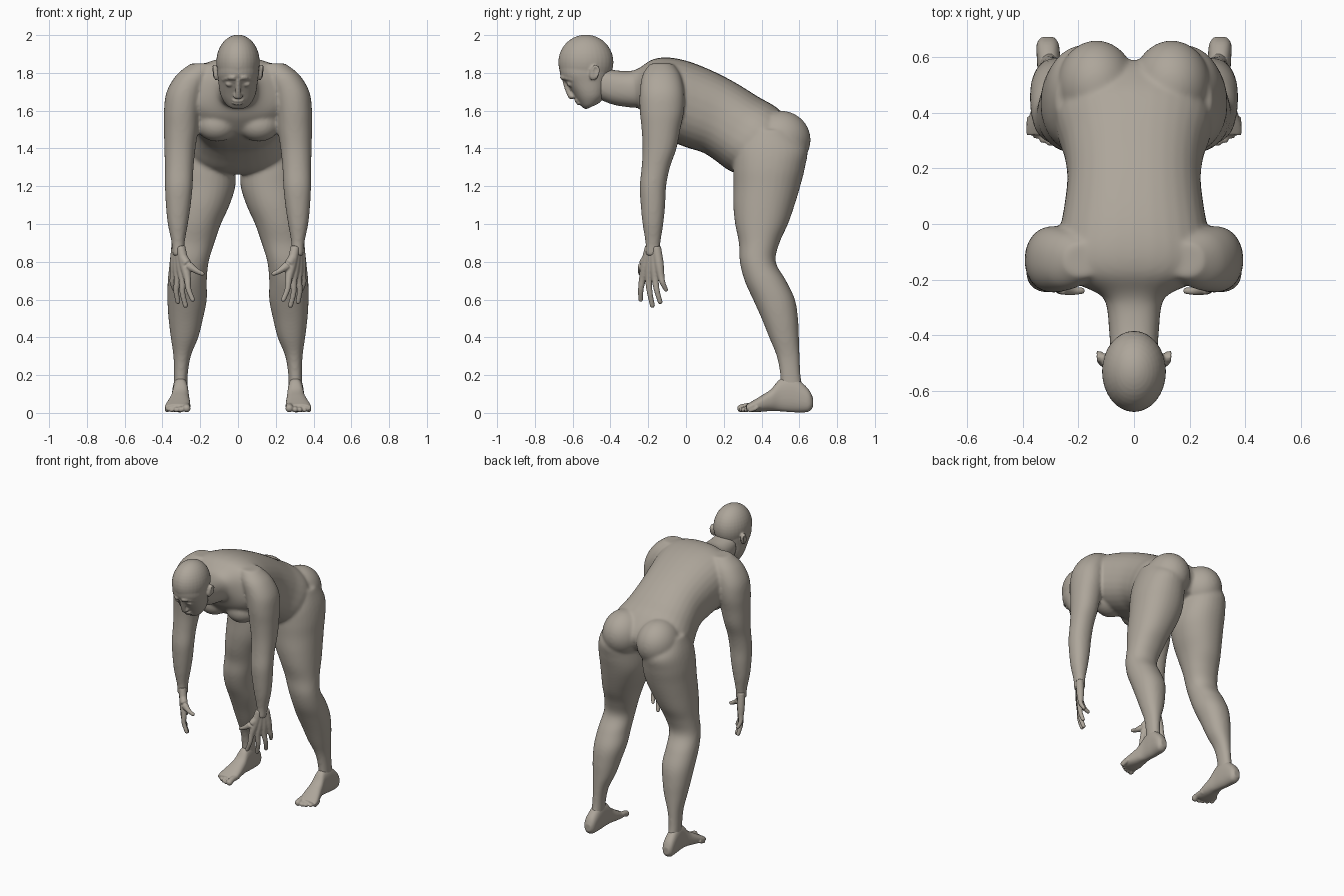
import bpy, bmesh, math
from mathutils import Vector, Matrix

cube = bpy.data.objects.get("Cube")
if cube:
    bpy.data.objects.remove(cube, do_unlink=True)

skin = bpy.data.materials.new("clay_skin")
skin.use_nodes = True
color = (0.42, 0.38, 0.325, 1)
skin.diffuse_color = color
bsdf = next(n for n in skin.node_tree.nodes if n.type == 'BSDF_PRINCIPLED')
bsdf.inputs["Base Color"].default_value = color
bsdf.inputs["Roughness"].default_value = 0.7


def smooth_rows(rows, steps=5):
    """Catmull-Rom interpolation of number rows."""
    out = []
    for i in range(len(rows) - 1):
        a, b, c, d = (rows[max(i - 1, 0)], rows[i], rows[i + 1],
                      rows[min(i + 2, len(rows) - 1)])
        for s in range(steps):
            t = s / steps
            out.append([q + t / 2 * (r - p + t * (2 * p - 5 * q + 4 * r - u
                        + t * (3 * (q - r) + u - p)))
                        for p, q, r, u in zip(a, b, c, d)])
    return out + [list(rows[-1])]


def loft(bm, rings, power=1.0, n=32):
    """Skin closed sections, each given as centre and two half axes."""
    def bend(v):
        return math.copysign(abs(v) ** power, v)
    loops = []
    for c, u, v in rings:
        angles = [2 * math.pi * k / n for k in range(n)]
        loops.append([bm.verts.new(c + u * bend(math.cos(a)) + v * bend(math.sin(a)))
                      for a in angles])
    for a, b in zip(loops, loops[1:]):
        for k in range(n):
            j = (k + 1) % n
            bm.faces.new((a[k], a[j], b[j], b[k]))
    bm.faces.new(loops[0][::-1])
    bm.faces.new(loops[-1])


def trunk(bm, rows, power):
    """Rows: back y, z, front y, z, half width."""
    rings = []
    for by, bz, fy, fz, w in smooth_rows(rows):
        back, front = Vector((0, by, bz)), Vector((0, fy, fz))
        rings.append(((back + front) / 2, Vector((w, 0, 0)), (back - front) / 2))
    loft(bm, rings, power)


def limb(bm, rows):
    """Rows: z, front y, back y, inner x, outer x."""
    loft(bm, [(Vector(((xi + xo) / 2, (yf + yb) / 2, z)),
               Vector(((xo - xi) / 2, 0, 0)), Vector((0, (yb - yf) / 2, 0)))
              for z, yf, yb, xi, xo in smooth_rows(rows)], 0.93)


def ball(bm, center, radii, tilt=0):
    m = (Matrix.Translation(center) @ Matrix.Rotation(tilt, 4, 'X')
         @ Matrix.Diagonal((*radii, 1)))
    bmesh.ops.create_uvsphere(bm, u_segments=32, v_segments=20, radius=1, matrix=m)


def tube(bm, points, radii):
    """Tapered round tube with a domed tip."""
    rows = smooth_rows([(*p, r) for p, r in zip(points, radii)], 4)
    pts = [Vector(r[:3]) for r in rows]
    rings = []
    for i, p in enumerate(pts):
        d = pts[min(i + 1, len(pts) - 1)] - pts[max(i - 1, 0)]
        u = d.orthogonal().normalized()
        v = d.normalized().cross(u)
        rings.append((p, u * rows[i][3], v * rows[i][3]))
    loft(bm, rings, n=16)
    ball(bm, pts[-1], [rows[-1][3]] * 3)


def flip(bm, copy):
    """Mirror across x, keeping the first side if copy is set."""
    if copy:
        found = bmesh.ops.duplicate(bm, geom=bm.verts[:] + bm.edges[:] + bm.faces[:])
        verts = [g for g in found["geom"] if isinstance(g, bmesh.types.BMVert)]
    else:
        verts = bm.verts
    for v in verts:
        v.co.x *= -1


def finish(bm, name, voxel, passes):
    bmesh.ops.recalc_face_normals(bm, faces=bm.faces[:])
    me = bpy.data.meshes.new(name)
    bm.to_mesh(me)
    bm.free()
    me.materials.append(skin)
    ob = bpy.data.objects.new(name, me)
    bpy.context.scene.collection.objects.link(ob)
    fuse = ob.modifiers.new("fuse", 'REMESH')
    fuse.mode = 'VOXEL'
    fuse.voxel_size = voxel
    fuse.use_smooth_shade = True
    relax = ob.modifiers.new("relax", 'SMOOTH')
    relax.factor = 0.5
    relax.iterations = passes


# Body: arms, legs, buttocks and chest on both sides, then the trunk
bm = bmesh.new()
limb(bm, [(1.85, -.19, -.07, .12, .25), (1.79, -.23, -.03, .14, .325),
          (1.7, -.245, -.01, .18, .378), (1.6, -.245, -.01, .2, .392),
          (1.5, -.235, -.03, .21, .392), (1.4, -.23, -.05, .225, .39),
          (1.3, -.235, -.085, .235, .387), (1.2, -.245, -.105, .24, .387),
          (1.1, -.24, -.11, .25, .382), (1, -.23, -.12, .265, .372),
          (.9, -.215, -.135, .282, .352), (.83, -.215, -.14, .28, .347)])
limb(bm, [(1.5, .32, .56, .06, .28), (1.4, .26, .64, .03, .315),
          (1.3, .25, .63, .014, .333), (1.2, .25, .605, .014, .337),
          (1.1, .25, .575, .045, .342), (1, .26, .54, .09, .347),
          (.9, .28, .495, .125, .352), (.8, .285, .475, .155, .362),
          (.7, .31, .53, .165, .372), (.6, .355, .577, .165, .374),
          (.5, .4, .593, .185, .368), (.4, .44, .598, .21, .356),
          (.3, .48, .602, .25, .342), (.2, .498, .607, .266, .34),
          (.1, .5, .625, .268, .342)])
ball(bm, (.135, .5, 1.445), (.14, .16, .155))
ball(bm, (.11, -.1, 1.535), (.115, .11, .095), .5)
flip(bm, True)
trunk(bm, [(.55, 1.36, .33, 1.26, .1), (.59, 1.47, .27, 1.268, .25),
           (.5, 1.6, .22, 1.288, .28), (.38, 1.675, .15, 1.34, .253),
           (.25, 1.755, .09, 1.378, .24), (.12, 1.82, .02, 1.4, .25),
           (0, 1.865, -.06, 1.43, .268), (-.1, 1.882, -.14, 1.475, .28),
           (-.18, 1.87, -.21, 1.55, .24), (-.25, 1.825, -.25, 1.613, .13),
           (-.3, 1.81, -.28, 1.615, .1), (-.38, 1.815, -.38, 1.63, .09),
           (-.45, 1.83, -.46, 1.66, .085)], .85)
finish(bm, "body", .009, 12)

# Head: cranium, face, nose, lips, eyelids and ears
bm = bmesh.new()
ball(bm, (.045, -.613, 1.742), (.021, .017, .016))
ball(bm, (.117, -.485, 1.8), (.012, .026, .042), -.25)
tube(bm, [(.124, -.5, 1.775), (.129, -.487, 1.835), (.13, -.462, 1.82),
          (.127, -.472, 1.775)], [.005, .007, .007, .005])
tube(bm, [(.015, -.658, 1.775), (.045, -.642, 1.775), (.078, -.603, 1.765)],
     [.012, .013, .009])
ball(bm, (.014, -.6, 1.675), (.011, .014, .011))
flip(bm, True)
ball(bm, (0, -.53, 1.856), (.115, .146, .146))
trunk(bm, [(-.41, 1.87, -.672, 1.84, .105), (-.4, 1.82, -.664, 1.785, .11),
           (-.41, 1.76, -.633, 1.743, .104), (-.42, 1.71, -.6, 1.695, .097),
           (-.43, 1.675, -.576, 1.656, .085), (-.455, 1.645, -.55, 1.62, .062),
           (-.475, 1.632, -.53, 1.607, .04)], .95)
tube(bm, [(0, -.645, 1.765), (0, -.626, 1.71), (0, -.608, 1.678)],
     [.012, .014, .018])
for y, z in ((-.577, 1.655), (-.567, 1.64)):
    ball(bm, (0, y, z), (.032, .014, .009), .6)
finish(bm, "head", .006, 4)

# Hands: four fingers running from the wrist, and a thumb
fingers = [((.268, -.23, .71), (.24, -.24, .6), .013),
           ((.294, -.197, .7), (.278, -.178, .569), .0135),
           ((.32, -.163, .705), (.318, -.137, .588), .013),
           ((.342, -.133, .725), (.336, -.106, .652), .0115)]
for side in ("left", "right"):
    bm = bmesh.new()
    for i, (knuckle, tip, r) in enumerate(fingers):
        wrist = Vector((.304 + .008 * i, -.193 + .012 * i, .88))
        knuckle, tip = Vector(knuckle), Vector(tip)
        bow = knuckle.lerp(tip, .5) + Vector((.008, -.004, 0))
        tube(bm, [wrist, wrist.lerp(knuckle, .6), knuckle, bow, tip],
             [.025, .025, .019, .015, r])
    tube(bm, [(.305, -.19, .85), (.27, -.225, .79), (.225, -.24, .755),
              (.188, -.24, .737)], [.022, .025, .016, .012])
    if side == "right":
        flip(bm, False)
    finish(bm, side + "_hand", .005, 4)

# Feet: heel to ball as one loft, with five toes
foot = [(.672, .03, .08, .31, .022), (.645, .005, .13, .31, .04),
        (.57, .003, .19, .306, .042), (.5, .008, .18, .304, .042),
        (.45, .01, .125, .307, .05), (.4, .006, .092, .313, .06),
        (.35, .005, .062, .32, .067), (.32, .008, .045, .322, .064)]
for side in ("left", "right"):
    bm = bmesh.new()
    loft(bm, [(Vector((x, y, (lo + hi) / 2)), Vector((w, 0, 0)),
               Vector((0, 0, (hi - lo) / 2)))
              for y, lo, hi, x, w in smooth_rows(foot)], .85)
    for i in range(5):
        r = .021 if i == 0 else .0155 - .001 * i
        x = .272 + .006 * (i > 0) + .0245 * i
        tip = .292 + .003 * i * i
        tube(bm, [(x, .38, .035), (x, tip + .03, r + .012), (x, tip, r + .003)],
             [r, r * .9, r])
    if side == "right":
        flip(bm, False)
    finish(bm, side + "_foot", .005, 4)
